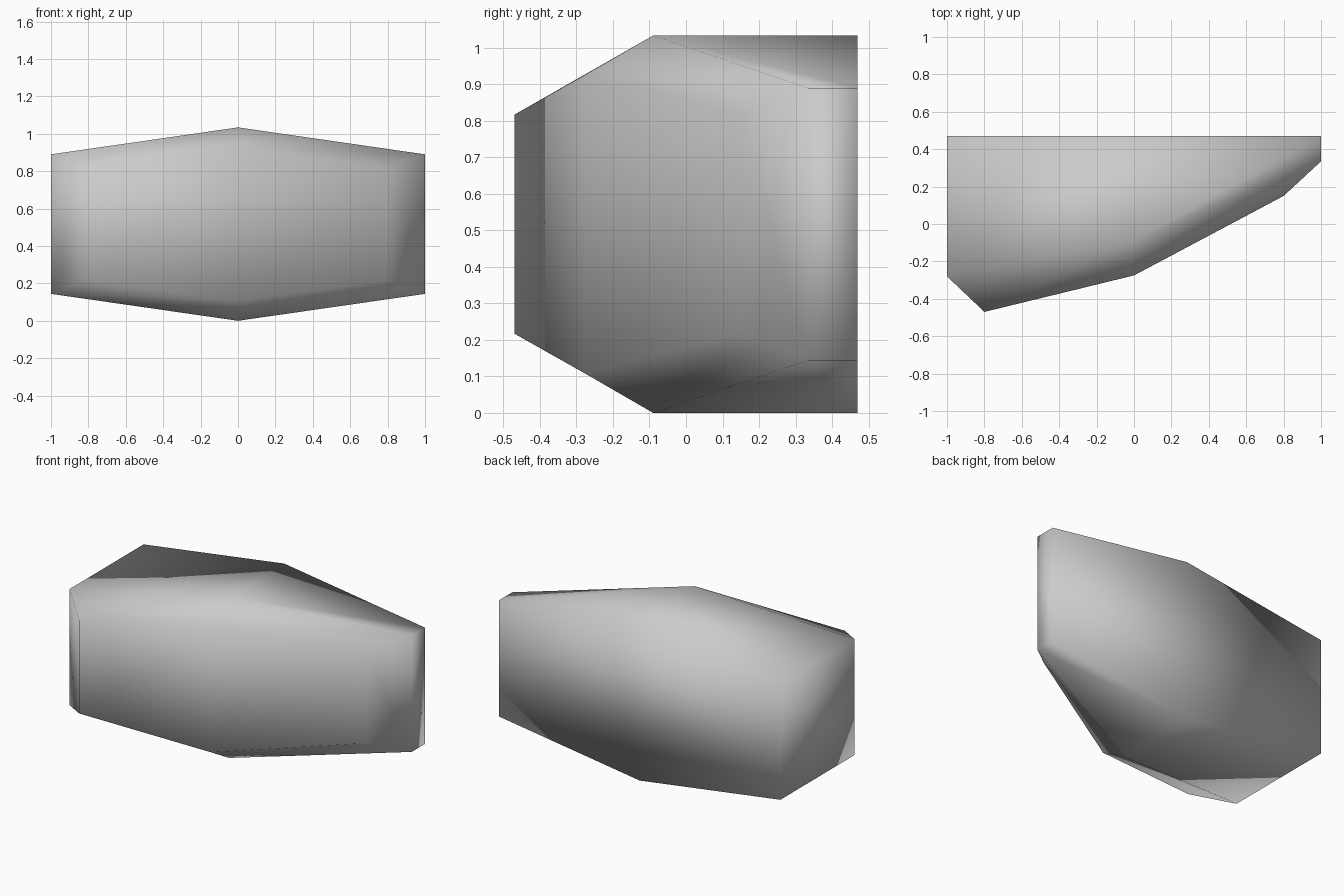
import bpy
import bmesh

cube = bpy.data.objects.get("Cube")
if cube:
    bpy.data.objects.remove(cube, do_unlink=True)

MID_Z = 0.517   # height of the horizontal mirror plane
BACK_Y = 0.47   # flat back

grey = bpy.data.materials.new("plain_grey")
grey.use_nodes = True
grey.diffuse_color = (0.6, 0.6, 0.6, 1)
grey.node_tree.nodes["Principled BSDF"].inputs["Base Color"].default_value = (0.6, 0.6, 0.6, 1)

# Each station: rim x, rim y, rim half height, front x, front y, front half height
stations = [
    (-1, -0.28, 0.373, -0.8, -0.47, 0.30),
    (0, -0.09, 0.517, 0, -0.275, 0.41),
    (1, 0.335, 0.373, 0.8, 0.15, 0.30),
]

bm = bmesh.new()


def ring(rim_x, rim_y, rim_h, front_x, front_y, front_h):
    """Six-point cross-section, mirrored about the middle height."""
    half = [(rim_x, BACK_Y, rim_h), (rim_x, rim_y, rim_h), (front_x, front_y, front_h)]
    points = [(x, y, MID_Z - h) for x, y, h in half]
    points += [(x, y, MID_Z + h) for x, y, h in reversed(half)]
    return [bm.verts.new(p) for p in points]


rings = [ring(*s) for s in stations]

# Skin between neighbouring cross-sections, including the flat back
for a, b in zip(rings, rings[1:]):
    for i in range(6):
        j = (i + 1) % 6
        bm.faces.new((a[i], a[j], b[j], b[i]))

# Ends: a straight side panel and a chamfer leading to the front
for end in (rings[0], rings[-1]):
    bm.faces.new((end[0], end[1], end[4], end[5]))
    bm.faces.new((end[1], end[2], end[3], end[4]))

bmesh.ops.recalc_face_normals(bm, faces=bm.faces)
for face in bm.faces:
    face.smooth = True

mesh = bpy.data.meshes.new("faceted_body")
bm.to_mesh(mesh)
bm.free()
mesh.materials.append(grey)
body = bpy.data.objects.new("faceted_body", mesh)
bpy.context.collection.objects.link(body)
